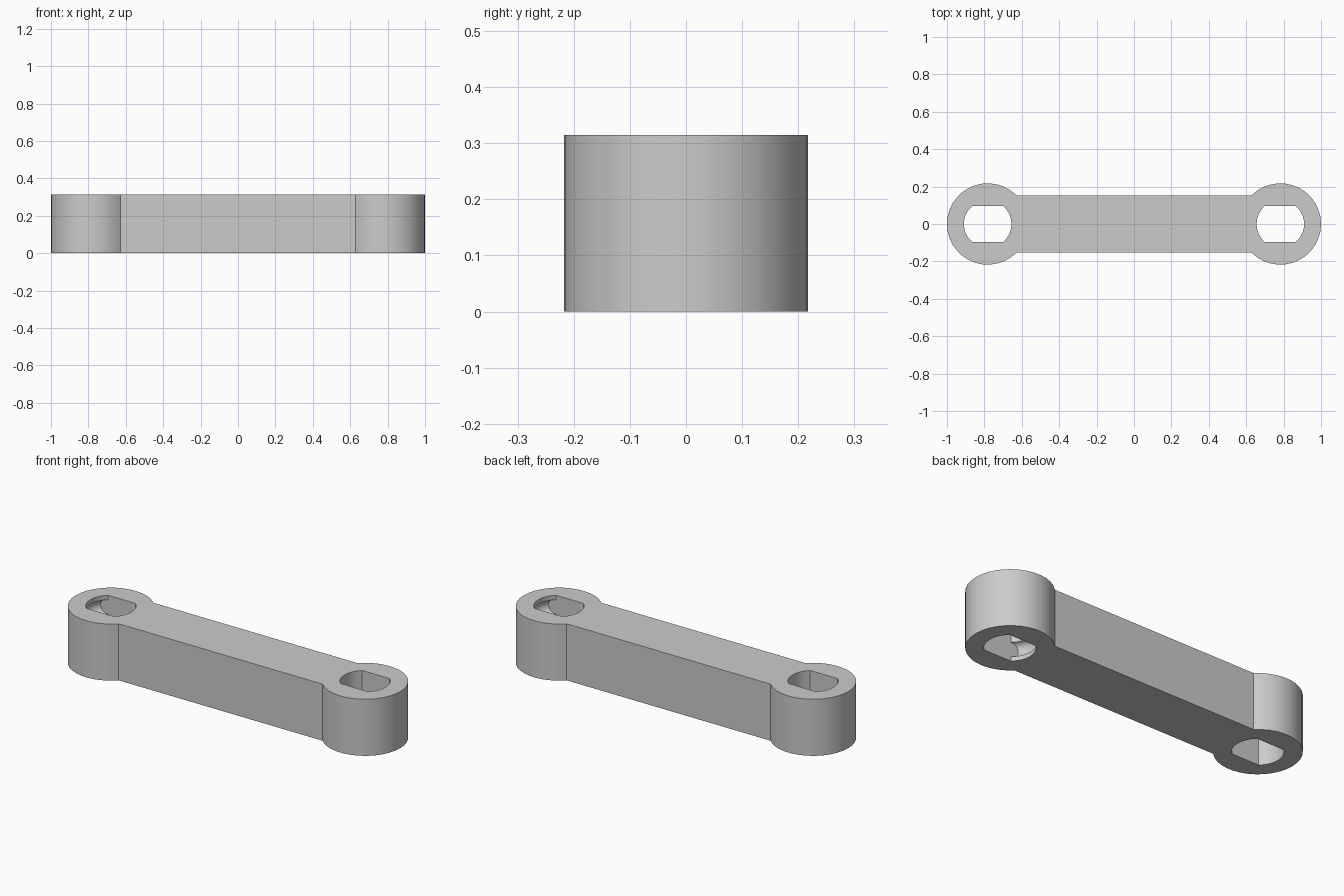
import bpy, bmesh, math

if "Cube" in bpy.data.objects:
    bpy.data.objects.remove(bpy.data.objects["Cube"])

HEIGHT = 0.315
EYE_X, EYE_R = 0.7825, 0.2175      # centre and radius of each rounded end
BAR_Y = 0.153                      # half width of the bar
HOLE_R, FLAT_Y = 0.127, 0.095      # bore radius and half distance of its flats
GROOVE_Z, GROOVE_H, GROOVE_D = 0.25, 0.04, 0.035

grey = bpy.data.materials.new("plain grey")
grey.use_nodes = True
grey.diffuse_color = (0.6, 0.6, 0.6, 1)
grey.node_tree.nodes["Principled BSDF"].inputs["Base Color"].default_value = (0.6, 0.6, 0.6, 1)


def arc(cx, r, start, end, n):
    return [(cx + r * math.cos(start + (end - start) * i / n),
             r * math.sin(start + (end - start) * i / n)) for i in range(n + 1)]


def outline():
    """Bar with a round eye at each end."""
    a = math.pi - math.asin(BAR_Y / EYE_R)
    return arc(EYE_X, EYE_R, -a, a, 26) + arc(-EYE_X, EYE_R, math.pi - a, math.pi + a, 26)


def bore(side, z):
    """Two-flat hole section, widened by an offset groove on each round side."""
    def radius(zc):
        t = min(1, abs(z - zc) / GROOVE_H)
        return HOLE_R + GROOVE_D * math.sqrt(1 - t * t)
    points = []
    for s, zc in ((1, GROOVE_Z), (-1, HEIGHT - GROOVE_Z)):
        r = radius(zc)
        a = math.asin(FLAT_Y / r)
        mid = 0 if s * side > 0 else math.pi
        points.append((mid, arc(side * EYE_X, r, mid - a, mid + a, 12)))
    points.sort(key=lambda p: p[0])
    return points[0][1] + points[1][1]


def wall(bm, sections):
    """Join stacked closed sections; return the bottom and top edge loops."""
    rings = [[bm.verts.new((x, y, z)) for x, y in pts] for z, pts in sections]
    n = len(rings[0])
    for low, high in zip(rings, rings[1:]):
        for i in range(n):
            j = (i + 1) % n
            bm.faces.new((low[i], low[j], high[j], high[i]))
    return [[bm.edges.get((r[i], r[(i + 1) % n])) for i in range(n)]
            for r in (rings[0], rings[-1])]


bm = bmesh.new()

# Outer wall
loops = [wall(bm, [(z, outline()) for z in (0, HEIGHT)])]

# Bore walls, with extra levels across the grooves
levels = {0, HEIGHT}
for zc in (GROOVE_Z, HEIGHT - GROOVE_Z):
    levels.update(zc - GROOVE_H * math.cos(math.pi * i / 8) for i in range(9))
for side in (1, -1):
    loops.append(wall(bm, [(z, bore(side, z)) for z in sorted(levels)]))

# Flat bottom and top around the holes
for k, up in ((0, -1), (1, 1)):
    edges = [e for loop in loops for e in loop[k]]
    bmesh.ops.triangle_fill(bm, edges=edges, use_beauty=True, use_dissolve=False,
                            normal=(0, 0, up))
bmesh.ops.recalc_face_normals(bm, faces=bm.faces)

mesh = bpy.data.meshes.new("link_arm")
bm.to_mesh(mesh)
bm.free()
mesh.materials.append(grey)
link = bpy.data.objects.new("link_arm", mesh)
bpy.context.collection.objects.link(link)

bpy.ops.object.select_all(action="DESELECT")
link.select_set(True)
bpy.context.view_layer.objects.active = link
bpy.ops.object.shade_smooth_by_angle(angle=math.radians(30))
